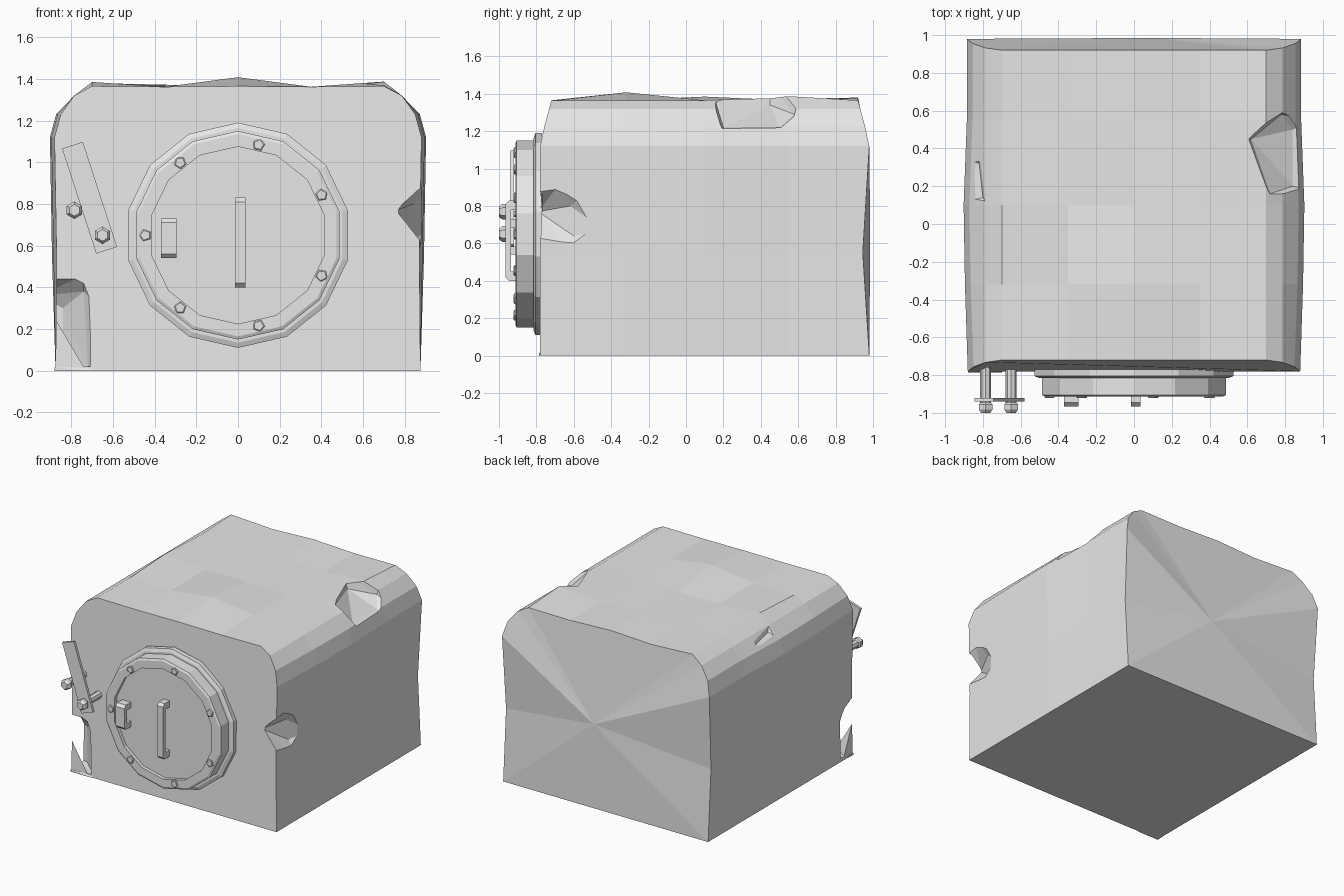
import bpy, bmesh, math
from mathutils import Vector, Matrix

if "Cube" in bpy.data.objects:
    bpy.data.objects.remove(bpy.data.objects["Cube"])

metal = bpy.data.materials.new("plain_grey")
metal.use_nodes = True
GREY = (0.8, 0.8, 0.8, 1)
metal.diffuse_color = GREY
metal.node_tree.nodes["Principled BSDF"].inputs["Base Color"].default_value = GREY


def finish(name, bm):
    bmesh.ops.recalc_face_normals(bm, faces=bm.faces)
    mesh = bpy.data.meshes.new(name)
    bm.to_mesh(mesh)
    bm.free()
    mesh.materials.append(metal)
    ob = bpy.data.objects.new(name, mesh)
    bpy.context.collection.objects.link(ob)
    return ob


def lathe(name, centre, sides, rings, start=math.pi / 2):
    """Closed turned part along -y; rings are (radius, y)."""
    bm = bmesh.new()
    loops = []
    for r, y in rings:
        angles = [start + math.tau * i / sides for i in range(sides)]
        loops.append([bm.verts.new((centre[0] + r * math.cos(a), y,
                                    centre[1] + r * math.sin(a))) for a in angles])
    for a, b in zip(loops, loops[1:]):
        for i in range(sides):
            j = (i + 1) % sides
            bm.faces.new((a[i], a[j], b[j], b[i]))
    bm.faces.new(loops[0])
    bm.faces.new(loops[-1])
    return finish(name, bm)


def extrude_side(name, profile, x0, x1):
    """Extrude a (y, z) profile from x0 to x1."""
    bm = bmesh.new()
    face = bm.faces.new([bm.verts.new((x0, y, z)) for y, z in profile])
    geom = bmesh.ops.extrude_face_region(bm, geom=[face])["geom"]
    moved = [v for v in geom if isinstance(v, bmesh.types.BMVert)]
    bmesh.ops.translate(bm, verts=moved, vec=(x1 - x0, 0, 0))
    return finish(name, bm)


# Body: arched section lofted from front to back, with a battered surface
HALF = [(.875, 0), (.87, .55), (.88, 1.12), (.85, 1.23), (.785, 1.32), (.70, 1.365), (.35, 1.362)]
section = HALF + [(0, 1.365)] + [(-x, z) for x, z in reversed(HALF)]
STATIONS = [-.78, -.32, .1, .55, .98]
SIDE_BULGE = [0, .015, .022, -.005, .005]
BUMPS = [(0, -.32, .043), (-.7, .1, .02), (.7, .55, .022), (0, .98, .012),
         (-.35, .55, .01), (-.7, .98, .015)]

bm = bmesh.new()
loops = []
for y, bulge in zip(STATIONS, SIDE_BULGE):
    loop = []
    for x, z in section:
        # ends lean inward towards the roof
        lean = .06 * max(0, z - 1.14) / .225
        yy = y + lean if y == STATIONS[0] else y - lean if y == STATIONS[-1] else y
        if y == STATIONS[-1] and z == .55:
            yy -= .035
        side = math.copysign(bulge, x) if abs(x) > .8 and z > 0 else 0
        lift = sum(h for bx, by, h in BUMPS if abs(bx - x) < .1 and by == y) if z > 1.34 else 0
        loop.append(bm.verts.new((x + side, yy, z + lift)))
    loops.append(loop)
n = len(section)
for a, b in zip(loops, loops[1:]):
    for i in range(n):
        j = (i + 1) % n
        bm.faces.new((a[i], a[j], b[j], b[i]))
bm.faces.new(loops[0])
hub = bm.verts.new((.1, .985, .65))
for i in range(n):
    bm.faces.new((loops[-1][i], loops[-1][(i + 1) % n], hub))
body = finish("body", bm)


# Dents: shallow convex hulls carved from the body
def dent(points):
    hull = bmesh.new()
    for p in points:
        hull.verts.new(p)
    bmesh.ops.convex_hull(hull, input=hull.verts)
    cutter = finish("dent_cutter", hull)
    cutter.hide_render = True
    mod = body.modifiers.new("dent", "BOOLEAN")
    mod.operation = "DIFFERENCE"
    mod.solver = "EXACT"
    mod.object = cutter
    bpy.context.view_layer.objects.active = body
    bpy.ops.object.modifier_apply(modifier=mod.name)
    bpy.data.objects.remove(cutter)


# front edge dent
dent([(.93, -.84, .92), (.93, -.66, .94), (.93, -.54, .86), (.93, -.43, .67), (.93, -.6, .53),
      (.93, -.84, .56), (.84, -.76, .83), (.84, -.62, .80), (.85, -.6, .64), (.76, -.79, .77)])
# roof edge dent
dent([(.72, .13, 1.45), (.58, .45, 1.45), (.80, .63, 1.45), (.98, .55, 1.22), (.98, .17, 1.20),
      (.72, .16, 1.35), (.62, .45, 1.34), (.78, .58, 1.29), (.84, .50, 1.22), (.84, .2, 1.22)])
# small dent on the opposite roof edge
dent([(-.76, .08, 1.40), (-.78, .35, 1.40), (-.86, .45, 1.36), (-.98, .38, 1.22), (-.98, .1, 1.2),
      (-.80, .14, 1.28), (-.82, .32, 1.26)])
# torn lower corner
dent([(-.69, -.82, .02), (-.72, -.82, .22), (-.69, -.82, .33), (-.74, -.82, .46), (-.95, -.82, .46),
      (-.95, -.62, .36), (-.95, -.62, .03), (-.72, -.75, .02), (-.74, -.74, .38), (-.84, -.64, .3),
      (-.84, -.64, .03)])

# Thin bent flap at the foot of the torn corner
flap = bmesh.new()
for p in [(-.88, -.785, 0), (-.7, -.785, 0), (-.87, -.6, 0), (-.88, -.785, .015), (-.7, -.775, .02)]:
    flap.verts.new(p)
bmesh.ops.convex_hull(flap, input=flap.verts)
finish("corner_flap", flap)

# Round hatch: flange, stepped rim and sunken plate
C = (0, .65)
lathe("hatch", C, 14, [(.54, -.77), (.54, -.805), (.515, -.815), (.50, -.815), (.50, -.905),
                       (.485, -.912), (.425, -.912), (.425, -.885)])

# Seven rim bolts
for i in range(7):
    a = math.pi + math.tau * i / 7
    pos = (C[0] + .445 * math.cos(a), C[1] + .445 * math.sin(a))
    lathe("rim_bolt", pos, 5, [(.03, -.90), (.03, -.918), (.024, -.922)], a)

# Hatch handle and latch: brackets with a chamfered foot
for name, x0, x1, lo, hi, foot in (("handle", -.015, .035, .40, .83, .05),
                                   ("latch", -.37, -.295, .54, .73, .045)):
    extrude_side(name, [(-.87, lo), (-.945, lo), (-.965, lo + .02), (-.965, hi - .02), (-.945, hi),
                        (-.87, hi), (-.87, hi - foot), (-.935, hi - foot), (-.935, lo + foot),
                        (-.87, lo + foot)], x0, x1)

# Tilted lever bar
bar = bmesh.new()
bmesh.ops.create_cube(bar, size=1)
bmesh.ops.scale(bar, vec=(.105, .02, .53), verts=bar.verts)
bmesh.ops.rotate(bar, matrix=Matrix.Rotation(math.radians(-18), 3, "Y"), verts=bar.verts)
bmesh.ops.translate(bar, vec=Vector((-.712, -.93, .83)), verts=bar.verts)
finish("lever_bar", bar)

# Two studs with hex nuts
for pos in ((-.785, .77), (-.65, .65)):
    lathe("lever_stud", pos, 8, [(.029, -.76), (.029, -.955)])
    lathe("stud_nut", pos, 6, [(.03, -.945), (.042, -.955), (.042, -.982), (.028, -1.0)])
